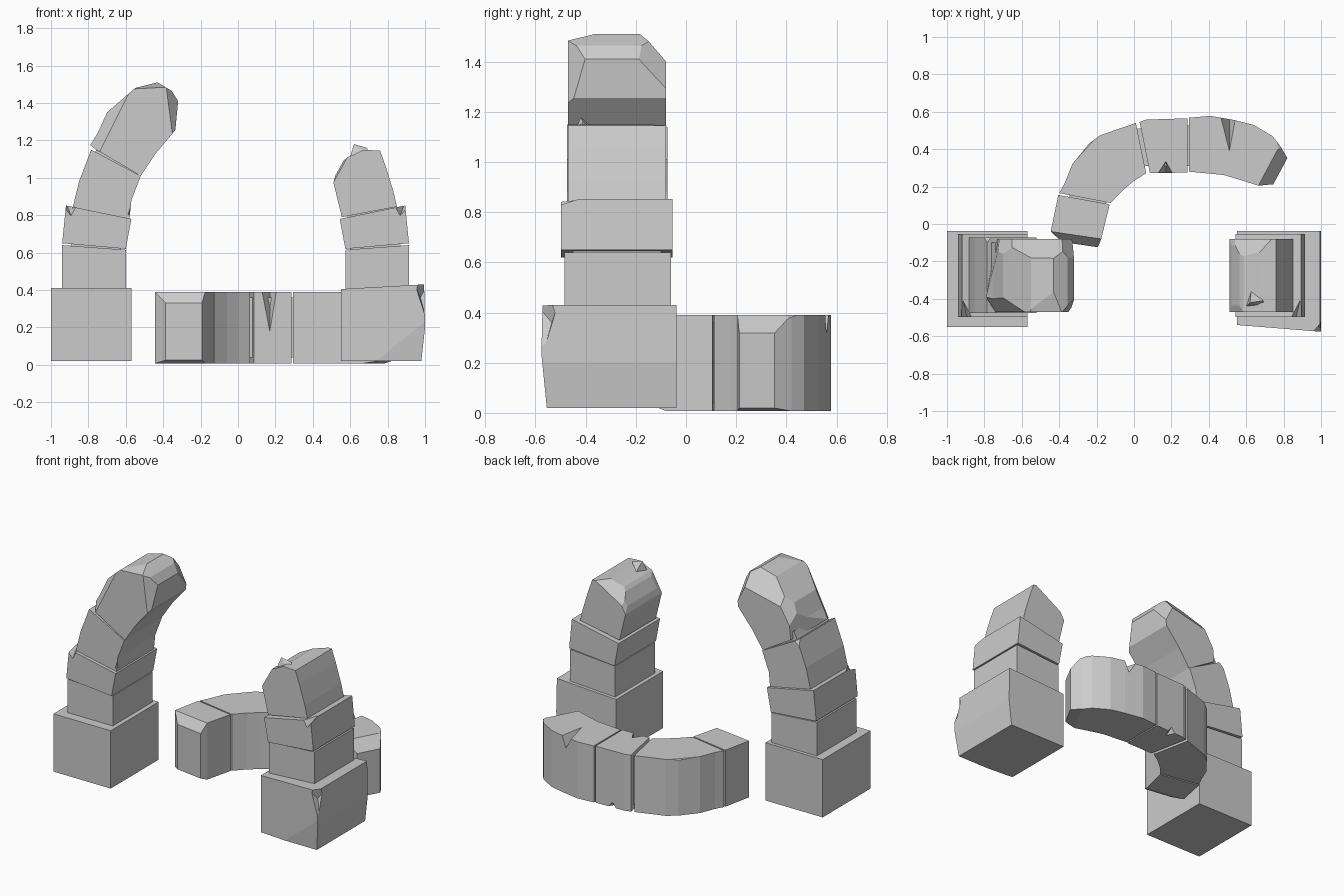
import bpy, bmesh
from mathutils import Vector

if "Cube" in bpy.data.objects:
    bpy.data.objects.remove(bpy.data.objects["Cube"])


def finish(name, bm):
    bmesh.ops.recalc_face_normals(bm, faces=bm.faces)
    me = bpy.data.meshes.new(name)
    bm.to_mesh(me)
    bm.free()
    ob = bpy.data.objects.new(name, me)
    bpy.context.collection.objects.link(ob)
    return ob


def stone(name, prof, lo, hi, flat=False, cap=None, cuts=()):
    """Extrude a profile along y (or z if flat), swell one broken end, chip with planes."""
    bm = bmesh.new()
    put = (lambda p, h: (p[0], p[1], h)) if flat else (lambda p, h: (p[0], h, p[1]))
    a = [bm.verts.new(put(p, lo)) for p in prof]
    b = [bm.verts.new(put(p, hi)) for p in prof]
    n = len(prof)
    bm.faces.new(a)
    bm.faces.new(b[::-1])
    for i in range(n):
        bm.faces.new((a[i], b[i], b[(i + 1) % n], a[(i + 1) % n]))
    bmesh.ops.recalc_face_normals(bm, faces=bm.faces)
    if cap:
        mid, thick, shift = cap
        f = min(bm.faces, key=lambda f: (f.calc_center_median() - Vector(mid)).length)
        bmesh.ops.inset_individual(bm, faces=[f], thickness=thick)
        bmesh.ops.translate(bm, verts=list(f.verts), vec=shift)
    for co, no in cuts:
        r = bmesh.ops.bisect_plane(bm, geom=bm.verts[:] + bm.edges[:] + bm.faces[:],
                                   plane_co=co, plane_no=no, clear_outer=True)
        edges = [e for e in bm.edges if e.is_boundary]
        if edges:
            bmesh.ops.holes_fill(bm, edges=edges, sides=0)
    return finish(name, bm)


def hull(name, pts):
    bm = bmesh.new()
    for p in pts:
        bm.verts.new(p)
    bmesh.ops.convex_hull(bm, input=bm.verts[:])
    return finish(name, bm)


def notch(ob, pts):
    c = hull(ob.name + "_notch", pts)
    c.hide_render = True
    c.hide_viewport = True
    c.display_type = 'WIRE'
    m = ob.modifiers.new("notch", 'BOOLEAN')
    m.operation = 'DIFFERENCE'
    m.solver = 'EXACT'
    m.object = c


# Matching lower courses of both pillars
for side, s, dx in (("left", 1, 0), ("right", -1, -0.026)):
    def mx(pts):
        return [(s * x + dx, z) for x, z in pts]
    stone(side + "_second_block", mx([(-.94, .40), (-.60, .40), (-.60, .615), (-.94, .64)]),
          -.485, -.06)
    ob = stone(side + "_third_block", mx([(-.94, .65), (-.60, .62), (-.57, .78), (-.92, .852)]),
               -.498, -.053)
    x = s * -.92 + dx
    notch(ob, [(x - s * .05, -.53, .87), (x + s * .07, -.51, .86),
               (x + s * .03, -.51, .79), (x, -.38, .87)])
    stone(side + "_mortar_core", mx([(-.90, .60), (-.63, .58), (-.61, .80), (-.86, .86)]),
          -.45, -.10)

# Pillar bases
stone("left_base", [(-1, .02), (-.57, .02), (-.57, .412), (-1, .412)], -.55, -.037)
base = stone("right_base", [(.55, .02), (.98, .02), (1, .2), (.995, .43), (.55, .405)],
             -.58, -.037,
             cuts=[((.55, -.54, .4), (-.08, -1, 0)), ((.98, -.555, .02), (0, -1, -.1))])
notch(base, [(.93, -.62, .46), (1.03, -.50, .46), (1.02, -.58, .2),
             (.975, -.535, .36), (1.03, -.62, .46)])

# Left pillar upper stones
b4 = stone("left_fourth_block", [(-.885, .835), (-.58, .78), (-.57, .88), (-.52, 1.01),
                                 (-.785, 1.15), (-.85, .98)], -.475, -.073,
           cuts=[((-.785, -.1, 1.15), (-.5, .6, .6))])
notch(b4, [(-.50, -.5, 1.03), (-.60, -.49, .80), (-.545, -.49, .80), (-.53, -.40, .82),
           (-.50, -.44, 1.0)])
stone("left_upper_core", [(-.78, 1.1), (-.56, .97), (-.52, 1.05), (-.74, 1.19)], -.44, -.10)
stone("left_broken_top", [(-.79, 1.175), (-.765, 1.155), (-.52, 1.01), (-.44, 1.13), (-.335, 1.255),
                          (-.32, 1.41), (-.355, 1.465), (-.43, 1.51), (-.55, 1.48),
                          (-.70, 1.35), (-.75, 1.24)],
      -.47, -.08,
      cuts=[((-.45, -.17, 1.49), (-.15, .75, .65)),
            ((-.45, -.36, 1.51), (-.05, -.25, .95)),
            ((-.32, -.18, 1.40), (.7, .45, .35)),
            ((-.33, -.42, 1.38), (.75, -.6, .1)),
            ((-.72, -.40, 1.30), (-.7, -.6, .35)),
            ((-.70, -.16, 1.35), (-.75, .5, .45)),
            ((-.765, -.28, 1.20), (-.95, .2, .1))])

# Right pillar broken top
stone("right_broken_top", [(.555, .79), (.85, .845), (.83, .93), (.79, 1.06), (.76, 1.145),
                           (.67, 1.15), (.61, 1.12), (.585, 1.11), (.51, .975)],
      -.47, -.08, cap=((.547, -.275, 1.04), .05, (-.005, 0, .01)),
      cuts=[((.63, -.16, 1.13), (-.45, .45, .75))])
hull("right_broken_tip", [(.59, -.45, 1.08), (.71, -.45, 1.1), (.62, -.42, 1.18),
                          (.69, -.41, 1.16), (.63, -.33, 1.1)])

# Fallen arch segment lying on the ground
LO, HI = .007, .39
stone("fallen_arch_start", [(-.445, -.04), (-.405, .155), (-.13, .105), (-.175, -.08)],
      LO, HI, True, cap=((-.31, -.06, .2), .055, (.02, -.05, -.02)))
stone("fallen_arch_curve", [(-.40, .165), (-.37, .22), (-.33, .32), (-.24, .43), (-.18, .475),
                            (.01, .54), (.065, .272), (0, .23), (-.06, .18), (-.125, .112)],
      LO, HI, True, cuts=[((-.24, .42, .39), (-.55, .5, .65))])
crown = stone("fallen_arch_crown", [(.03, .545), (.065, .558), (.285, .565), (.285, .275),
                                    (.085, .272)], LO, HI, True)
notch(crown, [(.10, .24, .43), (.23, .24, .43), (.17, .34, .41), (.17, .265, .15)])
notch(crown, [(.10, .60, -.01), (.22, .60, -.01), (.16, .48, -.01), (.16, .59, .06)])
end = stone("fallen_arch_end", [(.294, .568), (.41, .578), (.54, .555), (.64, .53), (.74, .47),
                                (.78, .42), (.665, .205), (.57, .235), (.48, .262), (.294, .28)],
            LO, HI, True, cap=((.72, .31, .2), .06, (.06, -.03, -.03)),
            cuts=[((.77, .40, .39), (.6, .1, .9))])
notch(end, [(.44, .60, .42), (.56, .59, .42), (.51, .38, .395), (.51, .59, .30)])
stone("fallen_arch_core", [(-.36, .08), (-.33, .22), (-.18, .43), (.02, .51), (.34, .53),
                           (.34, .31), (.06, .31), (-.09, .21), (-.17, .08)],
      .04, .36, True)
